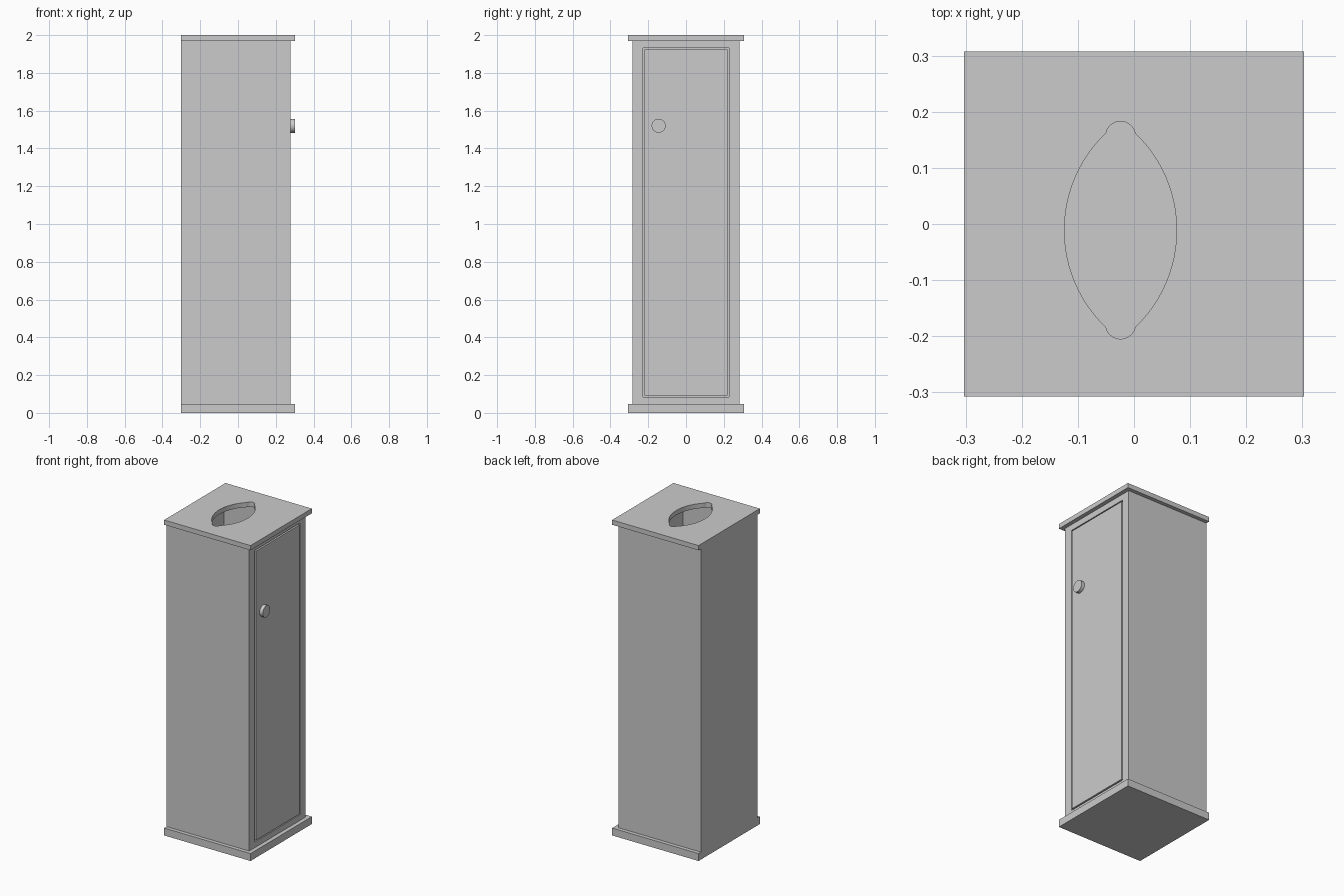
import bpy, bmesh, math
from mathutils import Matrix

cube = bpy.data.objects.get("Cube")
if cube:
    bpy.data.objects.remove(cube)

grey = bpy.data.materials.new("plain_grey")
grey.use_nodes = True
colour = (0.6, 0.6, 0.6, 1)
grey.diffuse_color = colour
grey.node_tree.nodes["Principled BSDF"].inputs["Base Color"].default_value = colour


def finish(name, bm):
    bmesh.ops.recalc_face_normals(bm, faces=bm.faces)
    mesh = bpy.data.meshes.new(name)
    bm.to_mesh(mesh)
    bm.free()
    mesh.materials.append(grey)
    ob = bpy.data.objects.new(name, mesh)
    bpy.context.collection.objects.link(ob)
    return ob


def box(name, x, y, z):
    """Box from (min, max) ranges on each axis."""
    bm = bmesh.new()
    bmesh.ops.create_cube(bm, size=1)
    for v in bm.verts:
        v.co = [r[0] if c < 0 else r[1] for c, r in zip(v.co, (x, y, z))]
    return finish(name, bm)


def lens_outline(cx, cy):
    """Pointed oval with rounded tips: two side arcs and two tip arcs."""
    quarter = []
    radius, side_end = 0.239, math.asin(0.173 / 0.239)
    for i in range(12):
        a = side_end * i / 12
        quarter.append((0.1 - radius + radius * math.cos(a), radius * math.sin(a)))
    tip, tip_y = 0.0266, 0.1674
    for i in range(6):
        a = math.radians(12 + 78 * i / 5)
        quarter.append((tip * math.cos(a), tip_y + tip * math.sin(a)))
    half = quarter + [(-x, y) for x, y in quarter[-2::-1]]
    return [(cx + x, cy + y) for x, y in half + [(-x, -y) for x, y in half[1:-1]]]


# Main sizes
LEFT, FACE, LINER = -0.303, 0.277, 0.215
HALF, WALL = 0.283, 0.02
BASE, LID = 0.047, 1.97
OPEN_Y, OPEN_Z = 0.228, (0.083, 1.932)
GAP = 0.008
plate_x, plate_y = (LEFT, 0.303), (-0.307, 0.307)

# Plinth and cabinet walls
box("plinth", plate_x, plate_y, (0, BASE))
box("back_wall", (LEFT, LEFT + WALL), (-HALF, HALF), (BASE, LID))
box("inner_liner", (LINER - 0.01, LINER), (-HALF + WALL, HALF - WALL), (BASE, LID))
for side, name in ((-1, "front_wall"), (1, "rear_wall")):
    ys = sorted((side * (HALF - WALL), side * HALF))
    box(name, (LEFT + WALL, FACE), ys, (BASE, LID))
    ys = sorted((side * OPEN_Y, side * (HALF - WALL)))
    box(name.replace("wall", "door_stile"), (LINER, FACE), ys, (BASE, LID))
box("lower_rail", (LINER, FACE), (-OPEN_Y, OPEN_Y), (BASE, OPEN_Z[0]))
box("upper_rail", (LINER, FACE), (-OPEN_Y, OPEN_Y), (OPEN_Z[1], LID))

# Door set in the frame with a narrow gap all round
box("door", (LINER, FACE + 0.002), (-OPEN_Y + GAP, OPEN_Y - GAP),
    (OPEN_Z[0] + GAP, OPEN_Z[1] - GAP))

# Round door knob
bm = bmesh.new()
bmesh.ops.create_cone(bm, cap_ends=True, segments=32, radius1=0.037, radius2=0.037,
                      depth=0.026,
                      matrix=Matrix.Translation((0.288, -0.145, 1.52))
                      @ Matrix.Rotation(math.pi / 2, 4, "Y"))
knob = finish("door_knob", bm)

# Lid with a lens-shaped opening
bm = bmesh.new()
loops = [[(x, y) for x, y in ((plate_x[0], plate_y[0]), (plate_x[1], plate_y[0]),
                              (plate_x[1], plate_y[1]), (plate_x[0], plate_y[1]))],
         lens_outline(-0.024, -0.011)]
edges = []
for loop in loops:
    vs = [bm.verts.new((x, y, LID)) for x, y in loop]
    edges += [bm.edges.new((vs[i - 1], vs[i])) for i in range(len(vs))]
bmesh.ops.triangle_fill(bm, edges=edges, use_beauty=True)
ext = bmesh.ops.extrude_face_region(bm, geom=bm.faces[:], use_keep_orig=True)
top = [g for g in ext["geom"] if isinstance(g, bmesh.types.BMVert)]
bmesh.ops.translate(bm, verts=top, vec=(0, 0, 2 - LID))
lid = finish("lid", bm)

# Smooth the round surfaces, keep the corners crisp
for ob in (knob, lid):
    bpy.ops.object.select_all(action="DESELECT")
    ob.select_set(True)
    bpy.context.view_layer.objects.active = ob
    bpy.ops.object.shade_smooth_by_angle(angle=math.radians(30))
